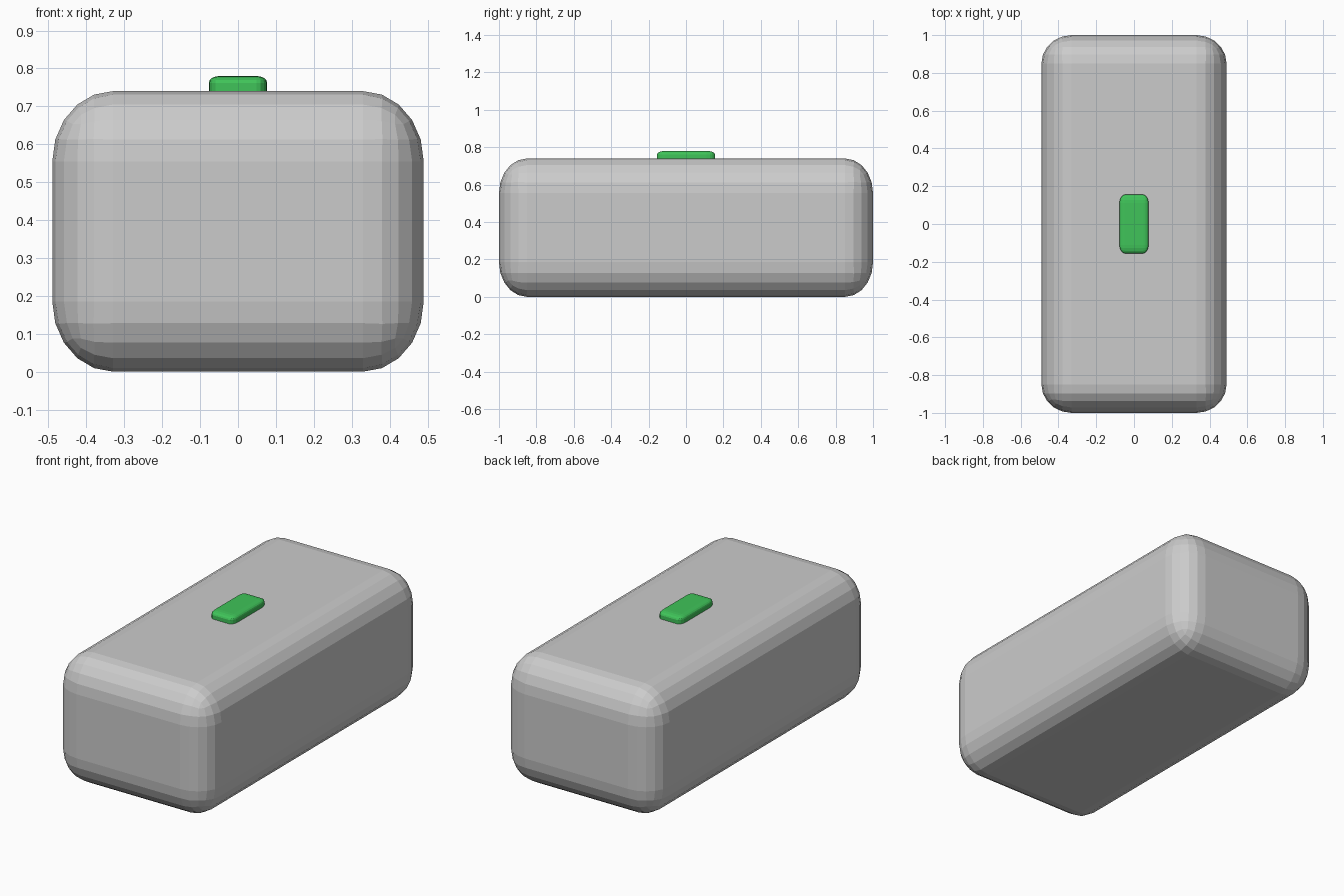
import bpy
import bmesh
from mathutils import Matrix, Vector

default = bpy.data.objects.get("Cube")
if default:
    bpy.data.objects.remove(default, do_unlink=True)


def make_material(name, colour):
    mat = bpy.data.materials.new(name)
    mat.use_nodes = True
    mat.diffuse_color = colour
    mat.node_tree.nodes["Principled BSDF"].inputs["Base Color"].default_value = colour
    return mat


def rounded_box(name, low, high, radii, segments, mat=None):
    """Box between two corners, with a separate rounding radius per axis."""
    low, high, radii = Vector(low), Vector(high), Vector(radii)
    size = high - low
    bm = bmesh.new()
    bmesh.ops.create_cube(bm, size=1)
    # Bevel with unit radius, then squash each axis to its own radius
    bmesh.ops.scale(bm, verts=bm.verts, vec=[s / r for s, r in zip(size, radii)])
    bmesh.ops.bevel(bm, geom=bm.edges[:], offset=1, offset_type='OFFSET',
                    segments=segments, profile=0.5, affect='EDGES')
    bmesh.ops.scale(bm, verts=bm.verts, vec=radii)
    bmesh.ops.transform(bm, verts=bm.verts, matrix=Matrix.Translation((low + high) / 2))
    bmesh.ops.recalc_face_normals(bm, faces=bm.faces)
    mesh = bpy.data.meshes.new(name)
    bm.to_mesh(mesh)
    bm.free()
    if mat:
        mesh.materials.append(mat)
    obj = bpy.data.objects.new(name, mesh)
    bpy.context.collection.objects.link(obj)
    return obj


# Main casing
rounded_box("body", (-0.49, -1, 0), (0.49, 1, 0.74), (0.16, 0.15, 0.185), 5)

# Green button set into the top
green = make_material("green", (0.05, 0.55, 0.1, 1))
rounded_box("button", (-0.077, -0.155, 0.7), (0.077, 0.155, 0.78),
            (0.028, 0.045, 0.018), 4, green)
